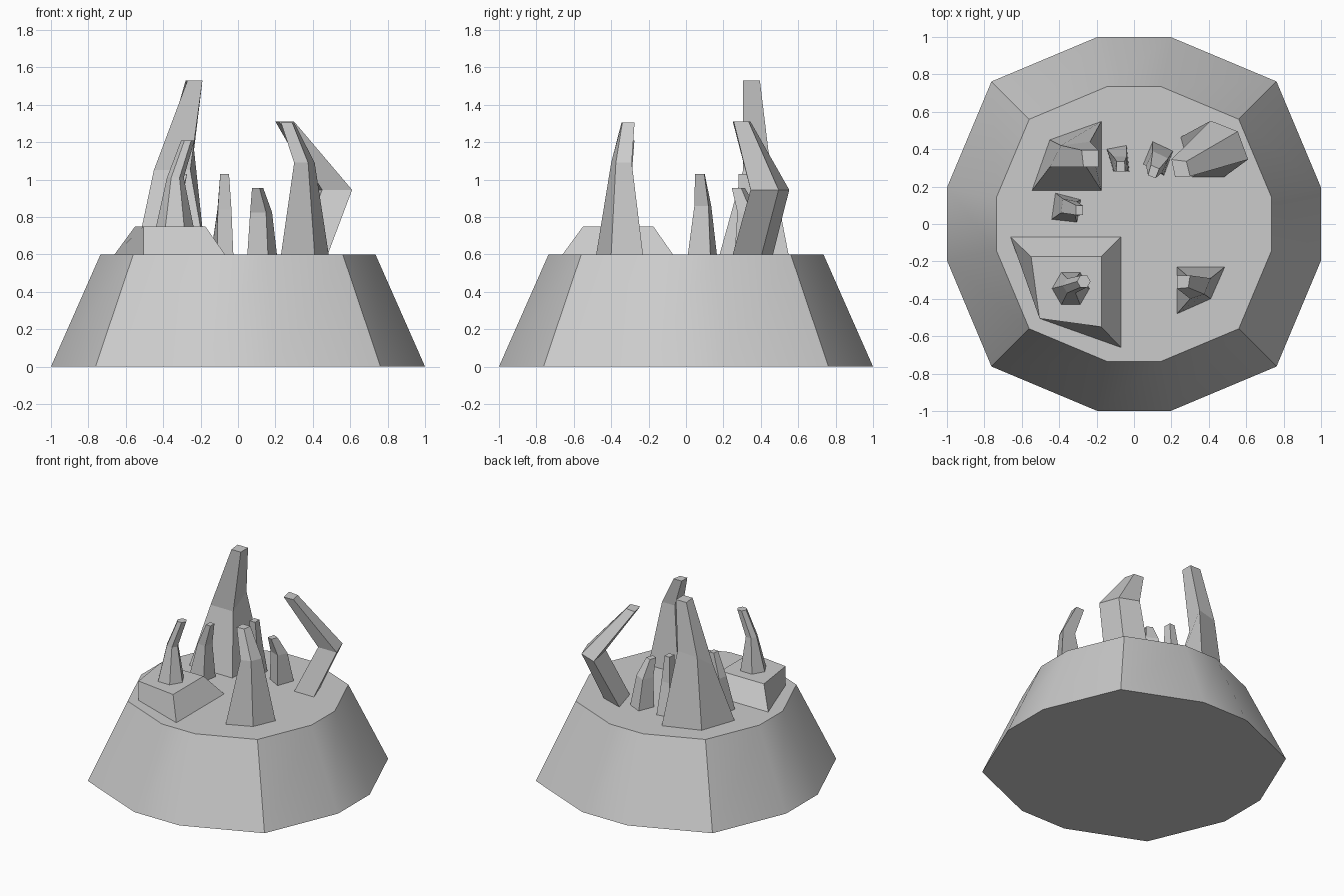
import bpy, math


def loft(name, rings):
    """Closed solid through rings of (x, y, z) points, all counter-clockwise."""
    n = len(rings[0])
    verts = [p for r in rings for p in r]
    faces = [tuple(reversed(range(n))), tuple(range(len(verts) - n, len(verts)))]
    for k in range(len(rings) - 1):
        for i in range(n):
            j = (i + 1) % n
            faces.append((k * n + i, k * n + j, (k + 1) * n + j, (k + 1) * n + i))
    mesh = bpy.data.meshes.new(name)
    mesh.from_pydata(verts, [], faces)
    obj = bpy.data.objects.new(name, mesh)
    bpy.context.collection.objects.link(obj)
    return obj


def at(z, *pts):
    return [(x, y, z) for x, y in pts]


def hexa(cx, cy, z, r):
    return [(cx + r * math.cos(i * math.pi / 3), cy + r * math.sin(i * math.pi / 3), z)
            for i in range(6)]


# Tapered twelve-sided base
quarter = [(1, 0.195), (0.762, 0.762), (0.195, 1)]
outline = []
for q in range(4):
    c, s = [(1, 0), (0, 1), (-1, 0), (0, -1)][q]
    outline += [(c * x - s * y, s * x + c * y) for x, y in quarter]
base = loft("rock_base", [at(0, *outline), at(0.6, *[(x * 0.735, y * 0.735) for x, y in outline])])
bpy.context.view_layer.objects.active = base
base.select_set(True)
bpy.ops.object.shade_smooth_by_angle(angle=math.radians(30))

# Low mound at the front left
loft("mound", [
    at(0.6, (-0.505, -0.505), (-0.07, -0.66), (-0.07, -0.07), (-0.66, -0.07)),
    at(0.75, (-0.505, -0.505), (-0.175, -0.55), (-0.175, -0.175), (-0.55, -0.175))])

# Bent spike on the mound
loft("mound_spike", [hexa(-0.338, -0.345, 0.75, 0.1), hexa(-0.335, -0.33, 1.01, 0.045),
                     hexa(-0.268, -0.307, 1.21, 0.036)])

# Tallest spike, back left
loft("tall_spike", [
    at(0.6, (-0.545, 0.18), (-0.175, 0.18), (-0.175, 0.548), (-0.45, 0.45)),
    [(-0.45, 0.305, 1.05), (-0.255, 0.305, 1.05), (-0.235, 0.44, 1.16), (-0.39, 0.42, 1.14)],
    at(1.53, (-0.27, 0.305), (-0.19, 0.305), (-0.19, 0.395), (-0.28, 0.395))])

# Front right spike
loft("front_spike", [
    at(0.6, (0.23, -0.48), (0.41, -0.40), (0.485, -0.23), (0.23, -0.23)),
    at(1.09, (0.30, -0.40), (0.375, -0.375), (0.41, -0.29), (0.30, -0.29)),
    at(1.305, (0.23, -0.345), (0.29, -0.34), (0.30, -0.275), (0.23, -0.275))])

# Hooked spike, back right
loft("hooked_spike", [
    at(0.6, (0.31, 0.25), (0.48, 0.25), (0.425, 0.405), (0.25, 0.465)),
    at(0.945, (0.45, 0.345), (0.61, 0.345), (0.555, 0.495), (0.41, 0.552)),
    at(1.31, (0.22, 0.25), (0.30, 0.255), (0.28, 0.335), (0.20, 0.345))])

# Three small spikes along the back and left
loft("small_spike_back", [
    at(0.6, (-0.11, 0.28), (-0.025, 0.28), (-0.04, 0.42), (-0.145, 0.40)),
    at(0.84, (-0.108, 0.285), (-0.035, 0.285), (-0.04, 0.36), (-0.11, 0.36)),
    at(1.03, (-0.095, 0.28), (-0.048, 0.28), (-0.05, 0.335), (-0.093, 0.335))])
loft("small_spike_left", [
    at(0.6, (-0.44, 0.025), (-0.305, 0.01), (-0.285, 0.13), (-0.42, 0.165)),
    at(0.86, (-0.39, 0.06), (-0.315, 0.045), (-0.305, 0.12), (-0.38, 0.135)),
    at(1.03, (-0.31, 0.048), (-0.272, 0.048), (-0.272, 0.098), (-0.31, 0.1))])
loft("small_spike_right", [
    at(0.6, (0.05, 0.32), (0.16, 0.26), (0.208, 0.39), (0.1, 0.44)),
    at(0.825, (0.065, 0.31), (0.15, 0.275), (0.182, 0.35), (0.1, 0.39)),
    at(0.955, (0.075, 0.26), (0.115, 0.245), (0.135, 0.295), (0.09, 0.315))])
